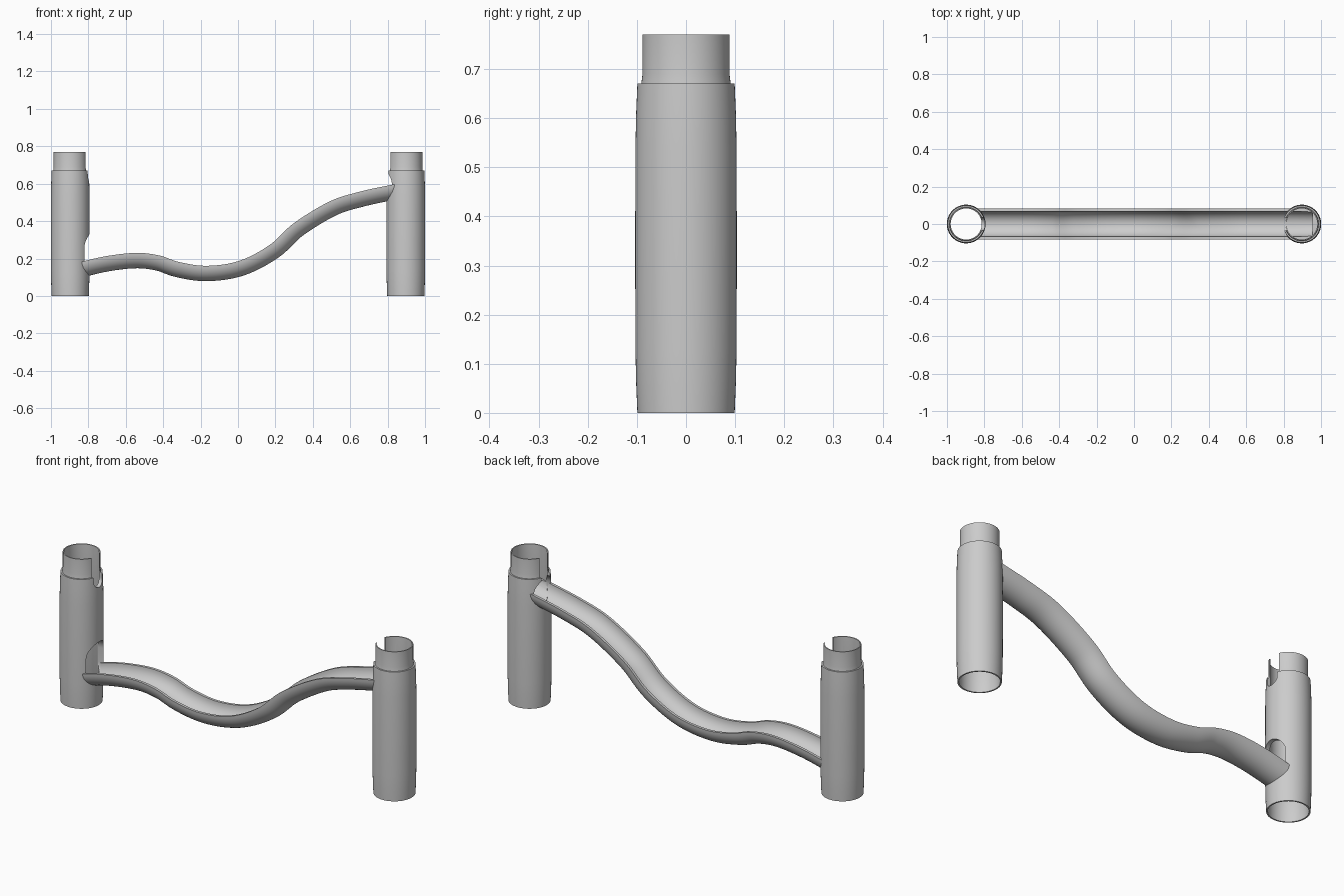
import bpy, bmesh, math
from mathutils import Vector, Matrix

if "Cube" in bpy.data.objects:
    bpy.data.objects.remove(bpy.data.objects["Cube"])

grey = bpy.data.materials.new("plain grey")
grey.use_nodes = True
colour = (0.6, 0.6, 0.6, 1)
grey.diffuse_color = colour
grey.node_tree.nodes["Principled BSDF"].inputs["Base Color"].default_value = colour

TUBE_X = 0.897
BORE = 0.083
TROUGH = 0.068


def make(name, bm):
    bmesh.ops.recalc_face_normals(bm, faces=bm.faces)
    mesh = bpy.data.meshes.new(name)
    bm.to_mesh(mesh)
    bm.free()
    mesh.materials.append(grey)
    ob = bpy.data.objects.new(name, mesh)
    bpy.context.collection.objects.link(ob)
    return ob


def skin(rings, close):
    """Join equal closed rings of points with quads; cap or loop the ends."""
    bm = bmesh.new()
    rows = [[bm.verts.new(p) for p in ring] for ring in rings]
    pairs = list(zip(rows, rows[1:]))
    if close:
        pairs.append((rows[-1], rows[0]))
    for a, b in pairs:
        for i in range(len(a)):
            j = (i + 1) % len(a)
            bm.faces.new((a[i], a[j], b[j], b[i]))
    if not close:
        bm.faces.new(rows[0])
        bm.faces.new(rows[-1])
    return bm


def lathe(name, profile, x, steps=64):
    rings = []
    for i in range(steps):
        a = math.tau * i / steps
        rings.append([(x + r * math.cos(a), r * math.sin(a), z) for r, z in profile])
    return make(name, skin(rings, True))


def cylinder(name, x, r, z0, z1):
    bm = bmesh.new()
    bmesh.ops.create_cone(bm, cap_ends=True, segments=64, radius1=r, radius2=r,
                          depth=z1 - z0,
                          matrix=Matrix.Translation((x, 0, (z0 + z1) / 2)))
    return make(name, bm)


def slot(x0, x1, r, low, high, tilt=0):
    """Upright stadium pushed along x; low and high are the arc centres."""
    rings = []
    for x in (x0, x1):
        ring = []
        for start, zc in ((0, high), (math.pi, low)):
            for k in range(25):
                a = start + math.pi * k / 24
                ring.append((x, r * math.cos(a), zc + r * math.sin(a) + tilt * (x - x0)))
        rings.append(ring)
    return make("cutter", skin(rings, False))


def cut(ob, cutter):
    cutter.hide_render = True
    mod = ob.modifiers.new("cut", 'BOOLEAN')
    mod.operation = 'DIFFERENCE'
    mod.solver = 'EXACT'
    mod.object = cutter
    bpy.context.view_layer.objects.active = ob
    bpy.ops.object.modifier_apply(modifier=mod.name)
    bpy.data.objects.remove(cutter)


# Two hollow posts with a socket below and a collar on top
profile = [(0.099, 0), (0.1015, 0.06), (0.103, 0.13), (0.1035, 0.33), (0.103, 0.54),
           (0.1015, 0.61), (0.099, 0.67), (0.091, 0.67), (0.0885, 0.69), (0.0885, 0.77),
           (BORE, 0.77), (BORE, 0.12), (0.092, 0.10), (0.092, 0)]
low_post = lathe("low_post", profile, -TUBE_X)
high_post = lathe("high_post", profile, TUBE_X)

# Collar slots face the middle, doorways open onto the track
for post, side in ((low_post, -1), (high_post, 1)):
    ends = sorted((side * 0.74, side * TUBE_X))
    cut(post, slot(*ends, 0.034, 0.645, 0.9))
cut(low_post, slot(-TUBE_X, -0.74, 0.07, 0.185, 0.26))
cut(high_post, slot(0.74, TUBE_X, 0.07, 0.585, 0.592))

# Wavy half-pipe track: smooth path through a few rim points
path = [Vector((x, 0, z)) for x, z in (
    (-0.99, 0.135), (-0.838, 0.182), (-0.69, 0.215), (-0.54, 0.23), (-0.42, 0.216),
    (-0.31, 0.18), (-0.163, 0.161), (0.008, 0.188), (0.17, 0.273), (0.30, 0.39),
    (0.49, 0.505), (0.65, 0.557), (0.835, 0.597), (1.0, 0.63))]
spine = []
for p0, p1, p2, p3 in zip(path, path[1:], path[2:], path[3:]):
    for k in range(8):
        t = k / 8
        spine.append(0.5 * (2 * p1 + (p2 - p0) * t + (2 * p0 - 5 * p1 + 4 * p2 - p3) * t ** 2
                            + (3 * p1 - p0 - 3 * p2 + p3) * t ** 3))
spine.append(path[-2])

rings = []
for i, p in enumerate(spine):
    along = (spine[min(i + 1, len(spine) - 1)] - spine[max(i - 1, 0)]).normalized()
    down = Vector((along.z, 0, -along.x))
    ring = []
    for r, order in ((0.082, range(21)), (TROUGH, range(20, -1, -1))):
        for k in order:
            a = math.pi * k / 20
            ring.append(p + Vector((0, r * math.cos(a), 0)) + down * r * math.sin(a))
    rings.append(ring)
track = make("track", skin(rings, False))
for x in (-TUBE_X, TUBE_X):
    cut(track, cylinder("cutter", x, BORE + 0.002, -0.1, 0.9))

# Scooped floor inside the high post that leads onto the track
floor = cylinder("scoop_floor", TUBE_X, BORE + 0.001, 0.49, 0.60)
cut(floor, slot(0.78, 0.955, TROUGH, 0.585, 0.8, 0.22))

for ob in (low_post, high_post, track, floor):
    bpy.ops.object.select_all(action='DESELECT')
    ob.select_set(True)
    bpy.context.view_layer.objects.active = ob
    bpy.ops.object.shade_smooth_by_angle(angle=math.radians(30))
